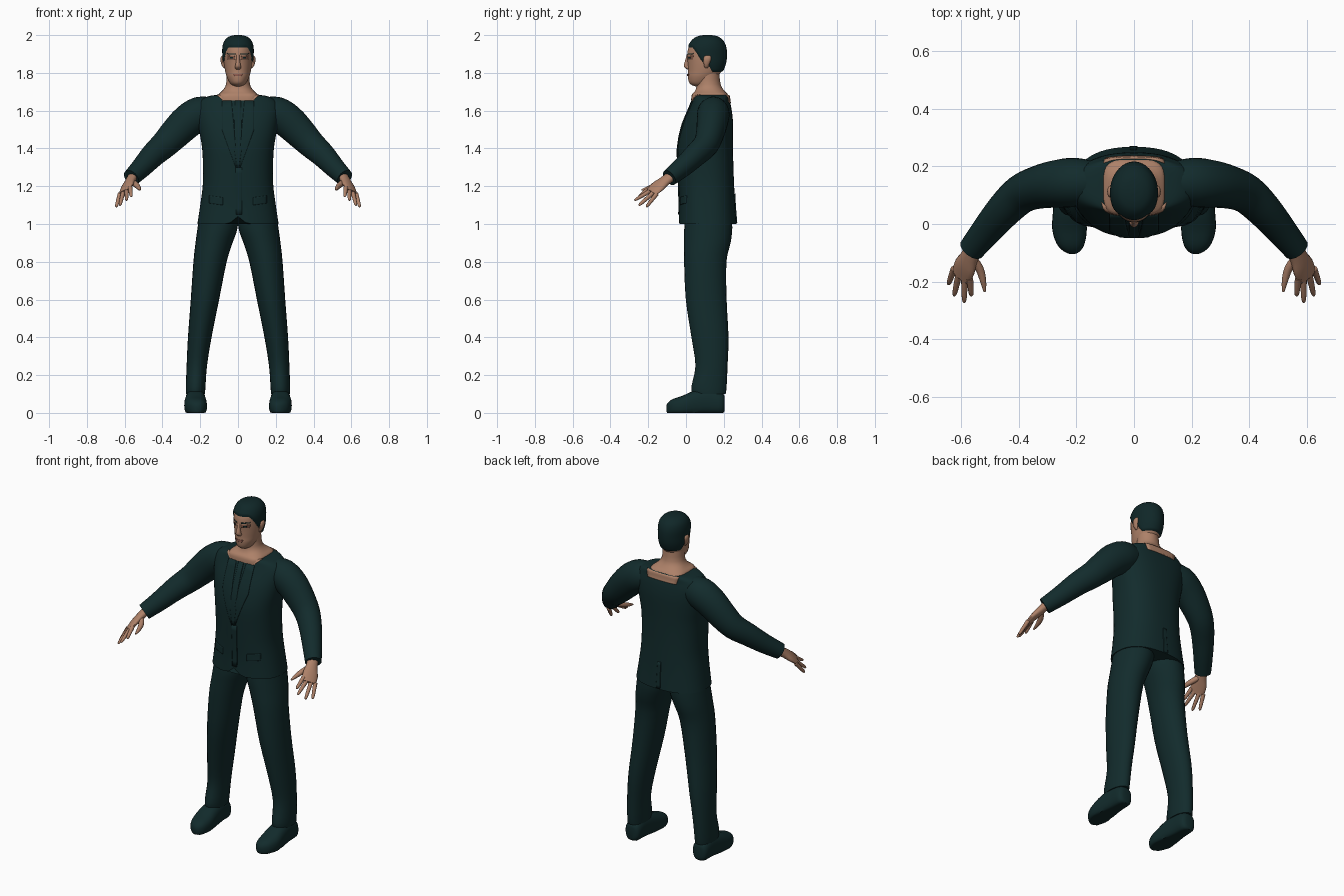
import bpy, bmesh, math
from mathutils import Vector
from mathutils.bvhtree import BVHTree

if "Cube" in bpy.data.objects:
    bpy.data.objects.remove(bpy.data.objects["Cube"])

X, Y, Z = Vector((1, 0, 0)), Vector((0, 1, 0)), Vector((0, 0, 1))


def material(name, rgb):
    m = bpy.data.materials.new(name)
    m.use_nodes = True
    m.diffuse_color = (*rgb, 1)
    m.node_tree.nodes["Principled BSDF"].inputs["Base Color"].default_value = (*rgb, 1)
    return m


SUIT = material("dark teal cloth", (0.006, 0.024, 0.025))
HAIR = material("dark hair", (0.005, 0.02, 0.021))
SKIN = material("skin", (0.42, 0.22, 0.14))
SHADE = material("skin shade", (0.19, 0.085, 0.055))
LIP = material("lip", (0.28, 0.11, 0.08))


def finish(name, bm, mat, mirror=False, thick=0):
    bmesh.ops.recalc_face_normals(bm, faces=bm.faces)
    me = bpy.data.meshes.new(name)
    bm.to_mesh(me)
    bm.free()
    me.materials.append(mat)
    me.shade_smooth()
    me.set_sharp_from_angle(angle=math.radians(50))
    ob = bpy.data.objects.new(name, me)
    bpy.context.collection.objects.link(ob)
    if thick:
        s = ob.modifiers.new("thickness", 'SOLIDIFY')
        s.thickness, s.offset = thick, 0
    if mirror:
        ob.modifiers.new("mirror", 'MIRROR')
    return ob


def smooth_rings(rings, steps):
    """Spline interpolation between cross-sections."""
    rows = [tuple(r) + (2.0,) * (6 - len(r)) for r in rings]
    out = []
    for i in range(len(rows) - 1):
        a, b, c, d = (rows[max(0, min(len(rows) - 1, i + k))] for k in (-1, 0, 1, 2))
        for s in range(steps):
            t = s / steps
            out.append([q + t / 2 * (r - p + t * (2 * p - 5 * q + 4 * r - w + t * (3 * (q - r) + w - p)))
                        for p, q, r, w in zip(a, b, c, d)])
    return out + [list(rows[-1])]


def loft(name, rings, mat, normal=None, ref=X, seg=24, steps=3, mirror=False, tweak=None):
    """Rings are (x, y, z, half width, half depth, squareness)."""
    rings = smooth_rings(rings, steps)
    pts = [Vector(r[:3]) for r in rings]
    bm = bmesh.new()
    loops = []
    for i, r in enumerate(rings):
        t = normal or (pts[min(i + 1, len(pts) - 1)] - pts[max(i - 1, 0)]).normalized()
        u = (ref - t * ref.dot(t)).normalized()
        v = t.cross(u)
        row = []
        for k in range(seg):
            a = math.tau * k / seg
            c, s = math.cos(a), math.sin(a)
            e = 2 / r[5]
            p = pts[i] + u * math.copysign(abs(c) ** e, c) * r[3] + v * math.copysign(abs(s) ** e, s) * r[4]
            row.append(bm.verts.new(tweak(p, pts[i]) if tweak else p))
        loops.append(row)
    for a, b in zip(loops, loops[1:]):
        for k in range(seg):
            bm.faces.new((a[k], a[(k + 1) % seg], b[(k + 1) % seg], b[k]))
    bm.faces.new(loops[0])
    bm.faces.new(loops[-1])
    return finish(name, bm, mat, mirror)


def surface(ob):
    return BVHTree.FromPolygons([v.co for v in ob.data.vertices], [p.vertices for p in ob.data.polygons])


def patch(name, tree, left, right, mat, back=False, mirror=False, thick=0.008, n=8):
    """Thin plate between two (x, z) edges, laid onto the front or back."""
    bm = bmesh.new()
    side = 1 if back else -1

    def along(edge, t):
        f = t * (len(edge) - 1)
        i = min(int(f), len(edge) - 2)
        return Vector(edge[i]).lerp(Vector(edge[i + 1]), f - i)

    grid = []
    for i in range(n + 1):
        a, b = along(left, i / n), along(right, i / n)
        row = []
        for j in range(n + 1):
            x, z = a.lerp(b, j / n)
            hit = tree.ray_cast(Vector((x, side, z)), -Y * side)[0]
            row.append(bm.verts.new(hit or tree.find_nearest(Vector((x, side * 0.1 + 0.13, z)))[0]))
        grid.append(row)
    for a, b in zip(grid, grid[1:]):
        for j in range(n):
            bm.faces.new((a[j], a[j + 1], b[j + 1], b[j]))
    return finish(name, bm, mat, mirror, thick)


# Jacket body, with the front hem opening upwards
def hem(p, c):
    if p.z < 1.05 and p.y < 0.05:
        p.z += max(0, 0.05 - abs(p.x)) * 0.8
    return p


jacket = loft("jacket", [
    (0, .115, 1.0, .215, .153, 2.4), (0, .112, 1.1, .2, .148, 2.4), (0, .108, 1.2, .187, .147, 2.4),
    (0, .104, 1.3, .185, .147, 2.4), (0, .102, 1.4, .19, .147, 2.4), (0, .108, 1.48, .203, .141, 2.4),
    (0, .118, 1.55, .215, .13, 2.4), (0, .128, 1.61, .222, .113, 2.4), (0, .132, 1.65, .205, .1, 2.5),
    (0, .135, 1.675, .16, .094, 3), (0, .135, 1.683, .118, .088, 3)], SUIT, Z, seg=48, tweak=hem)
body = surface(jacket)

# Lapels, tie, closing edge, pocket flaps and back vent
patch("lapels", body, [(.035, 1.66), (.02, 1.5), (.005, 1.3)], [(.085, 1.65), (.085, 1.5), (.012, 1.3)],
      SUIT, mirror=True)
patch("tie", body, [(-.015, 1.66), (-.02, 1.4), (-.005, 1.3)], [(.015, 1.66), (.02, 1.4), (.005, 1.3)], SUIT)
patch("jacket_edge", body, [(-.012, 1.3), (-.01, 1.05)], [(.022, 1.3), (.02, 1.05)], SUIT)
patch("pocket_flaps", body, [(.08, 1.14), (.08, 1.1)], [(.15, 1.15), (.15, 1.11)], SUIT, mirror=True)
patch("back_vent", body, [(-.012, 1.16), (-.015, 1.005)], [(.008, 1.16), (.012, 1.005)], SUIT, back=True)

# Open neckline: bare skin in front and behind
patch("front_neckline", body, [(.04, 1.682), (.062, 1.645)], [(.112, 1.682), (.07, 1.645)], SKIN, mirror=True)
patch("back_neckline", body, [(-.105, 1.68), (-.095, 1.64)], [(.105, 1.68), (.095, 1.64)], SKIN, back=True)

# Sleeves
loft("sleeves", [
    (.13, .145, 1.595, .07, .075), (.2, .145, 1.585, .085, .09), (.265, .14, 1.545, .083, .09),
    (.33, .128, 1.482, .075, .083), (.39, .105, 1.42, .068, .073), (.45, .05, 1.365, .061, .065),
    (.51, -.02, 1.3, .053, .055), (.565, -.088, 1.245, .045, .046)], SUIT, ref=Y, mirror=True)

# Trouser legs
loft("trouser_legs", [
    (.1, .12, 1.08, .1, .12), (.108, .118, .98, .106, .127), (.127, .113, .9, .098, .123),
    (.148, .102, .8, .088, .112), (.175, .107, .6, .075, .108), (.2025, .127, .4, .0625, .098),
    (.218, .135, .25, .054, .085), (.224, .122, .14, .052, .093), (.225, .122, .1, .05, .088)],
    SUIT, Z, mirror=True)


# Shoes, flattened at the ground
def ground(p, c):
    p.z = max(p.z, 0)
    return p


loft("shoes", [
    (.225, .205, .05, .02, .035, 2.5), (.225, .19, .05, .045, .055, 2.5), (.225, .12, .06, .05, .07, 2.5),
    (.225, .04, .05, .057, .066, 2.5), (.224, -.02, .035, .06, .055, 2.5), (.22, -.07, .03, .048, .043, 2.5),
    (.216, -.095, .025, .028, .03, 2.5), (.214, -.104, .023, .01, .015)], SUIT, Y, mirror=True, tweak=ground)

# Hands: palm, four fingers and a thumb
across = Vector((-.75, -.47, .47))
loft("palms", [
    (.553, -.073, 1.257, .03, .025), (.572, -.115, 1.226, .034, .022), (.588, -.15, 1.198, .044, .018),
    (.602, -.184, 1.168, .04, .012)], SKIN, ref=across, seg=16, mirror=True)
tips = {"little": (.645, -.21, 1.09), "ring": (.625, -.25, 1.098),
        "middle": (.59, -.273, 1.125), "index": (.565, -.25, 1.145)}
for i, (finger, tip) in enumerate(tips.items()):
    base = Vector((.598, -.172, 1.177)) + across * (i * .024 - .036)
    tip = Vector(tip)
    path = [(0, .012), (.5, .0105), (.9, .008), (1, .003)]
    loft(finger + "_fingers", [(*base.lerp(tip, t), r, r) for t, r in path], SKIN,
         ref=across, seg=10, steps=2, mirror=True)
loft("thumbs", [(.565, -.115, 1.228, .016, .016), (.537, -.155, 1.205, .015, .015),
                (.524, -.2, 1.19, .011, .011), (.519, -.235, 1.18, .004, .004)],
     SKIN, ref=Z, seg=10, mirror=True)

# Neck flaring to the neckline
loft("neck", [
    (0, .127, 1.655, .108, .1, 4), (0, .127, 1.684, .106, .096, 4), (0, .126, 1.705, .084, .078, 2.5),
    (0, .12, 1.74, .063, .063), (0, .115, 1.82, .06, .06)], SKIN, Z, seg=32)

# Head
skull = [
    (0, .075, 1.727, .012, .02), (0, .074, 1.735, .03, .042), (0, .078, 1.75, .045, .062),
    (0, .088, 1.78, .06, .078), (0, .1, 1.81, .068, .089), (0, .107, 1.85, .074, .098),
    (0, .108, 1.89, .076, .102), (0, .11, 1.93, .077, .098), (0, .113, 1.96, .07, .084),
    (0, .113, 1.98, .054, .064), (0, .115, 1.99, .033, .04), (0, .115, 1.994, .008, .01)]
head = loft("head", skull, SKIN, Z, seg=48, steps=5)
face = surface(head)


# Hair rises out of the scalp above the hairline
def scalp(p, c):
    line = [(-1, 1.94), (.035, 1.935), (.06, 1.9), (.085, 1.86), (.115, 1.85), (.14, 1.805), (1, 1.79)]
    for (y0, z0), (y1, z1) in zip(line, line[1:]):
        if y0 <= p.y < y1:
            edge = z0 + (z1 - z0) * (p.y - y0) / (y1 - y0)
    lift = max(-1, min(1, (p.z - edge) / .012)) * .007
    out = p - Vector((0, .11, 1.88))
    return p + out.normalized() * lift


loft("hair", skull[3:], HAIR, Z, seg=64, steps=8, tweak=scalp)

# Nose and ears
loft("nose", [(0, .012, 1.897, .008, .008), (0, .006, 1.865, .01, .011), (0, .005, 1.838, .015, .017),
              (0, .01, 1.825, .017, .013), (0, .014, 1.818, .008, .006)], SKIN, Z, seg=14)
loft("ears", [(.07, .108, 1.826, .006, .008), (.077, .108, 1.84, .009, .013), (.083, .112, 1.868, .01, .02),
              (.082, .114, 1.886, .008, .018), (.077, .114, 1.894, .004, .008)], SKIN, Z, seg=12, mirror=True)

# Painted face details
patch("eye_sockets", face, [(.015, 1.888), (.015, 1.872)], [(.056, 1.892), (.054, 1.87)], SHADE,
      mirror=True, thick=.002)
patch("eyes", face, [(.026, 1.884), (.026, 1.876)], [(.042, 1.884), (.042, 1.876)], HAIR,
      mirror=True, thick=.004)
patch("eyebrows", face, [(.014, 1.902), (.014, 1.896)], [(.056, 1.904), (.056, 1.899)], HAIR,
      mirror=True, thick=.004)
patch("lips", face, [(-.026, 1.795), (-.018, 1.784)], [(.026, 1.795), (.018, 1.784)], LIP, thick=.008)
